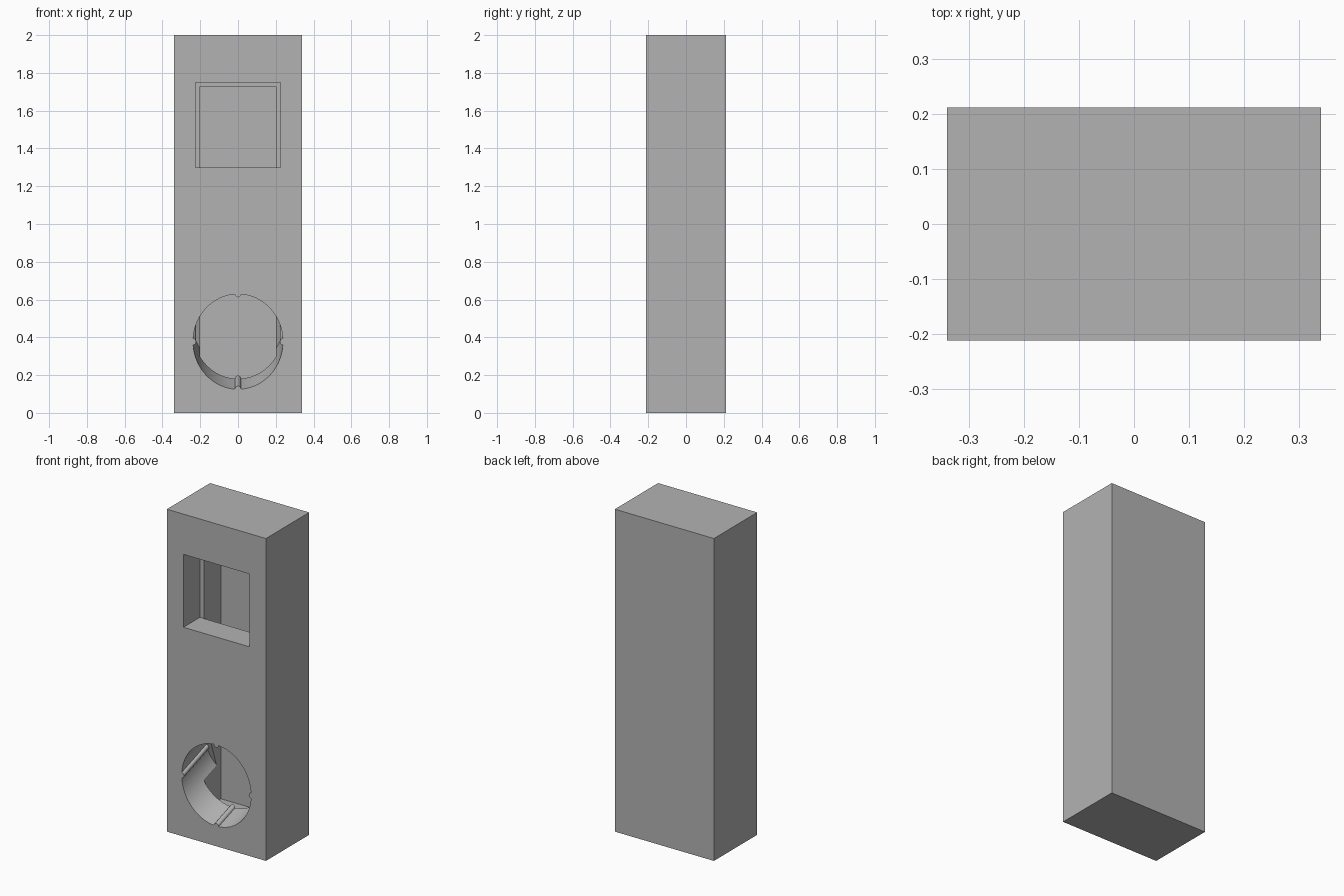
import bpy, bmesh, math
from mathutils import Matrix, Vector

default = bpy.data.objects.get("Cube")
if default:
    bpy.data.objects.remove(default, do_unlink=True)

grey = bpy.data.materials.new("plain grey")
grey.use_nodes = True
colour = (0.45, 0.45, 0.45, 1)
grey.diffuse_color = colour
grey.node_tree.nodes["Principled BSDF"].inputs["Base Color"].default_value = colour


def make_object(name, bm):
    bmesh.ops.recalc_face_normals(bm, faces=bm.faces)
    mesh = bpy.data.meshes.new(name)
    bm.to_mesh(mesh)
    bm.free()
    mesh.materials.append(grey)
    obj = bpy.data.objects.new(name, mesh)
    bpy.context.collection.objects.link(obj)
    return obj


def box(name, low, high):
    low, high = Vector(low), Vector(high)
    bm = bmesh.new()
    bmesh.ops.create_cube(bm, size=1)
    bmesh.ops.scale(bm, vec=high - low, verts=bm.verts)
    bmesh.ops.translate(bm, vec=(low + high) / 2, verts=bm.verts)
    return make_object(name, bm)


def ridged_bore(name, radius, ridge, start, end, tilt, origin):
    """Tilted round cutter with four rounded grooves that leave ridges."""
    half = 2 * math.asin(ridge / (2 * radius))
    points = []
    for quarter in range(4):
        q = quarter * math.pi / 2
        centre = Vector((math.cos(q), math.sin(q))) * radius
        first, last = q - math.pi / 2 - half / 2, q - 3 * math.pi / 2 + half / 2
        for i in range(11):
            a = first + (last - first) * i / 10
            points.append(centre + ridge * Vector((math.cos(a), math.sin(a))))
        span = math.pi / 2 - 2 * half
        for i in range(1, 20):
            a = q + half + span * i / 20
            points.append(radius * Vector((math.cos(a), math.sin(a))))
    bm = bmesh.new()
    face = bm.faces.new([bm.verts.new((p.x, start, p.y)) for p in points])
    grown = bmesh.ops.extrude_face_region(bm, geom=[face])["geom"]
    moved = [g for g in grown if isinstance(g, bmesh.types.BMVert)]
    bmesh.ops.translate(bm, vec=(0, end - start, 0), verts=moved)
    bm.transform(Matrix.Translation(origin) @ Matrix.Rotation(tilt, 4, "X"))
    return make_object(name, bm)


# Outer block
width, depth, height = 0.34, 0.212, 2.0
body = box("cabinet_body", (-width, -depth, 0), (width, depth, height))

# Hollow interior, stepped front window and tilted round bore
inner_face = -0.05
cutters = [
    box("cavity_cutter", (-0.2, inner_face - 0.001, 0.115), (0.2, 0.118, 1.727)),
    box("window_cutter", (-0.226, -0.4, 1.298), (0.226, inner_face, 1.75)),
    ridged_bore("bore_cutter", 0.238, 0.016, -0.3, 0.26,
                math.radians(19), (0, -depth, 0.377)),
]

bpy.context.view_layer.objects.active = body
for cutter in cutters:
    cutter.hide_render = True
    cut = body.modifiers.new(cutter.name, "BOOLEAN")
    cut.operation = "DIFFERENCE"
    cut.solver = "EXACT"
    cut.object = cutter
    bpy.ops.object.modifier_apply(modifier=cut.name)
for cutter in cutters:
    bpy.data.objects.remove(cutter, do_unlink=True)

# Smooth bore, crisp box edges
bpy.ops.object.select_all(action="DESELECT")
body.select_set(True)
bpy.ops.object.shade_smooth_by_angle(angle=math.radians(30))
